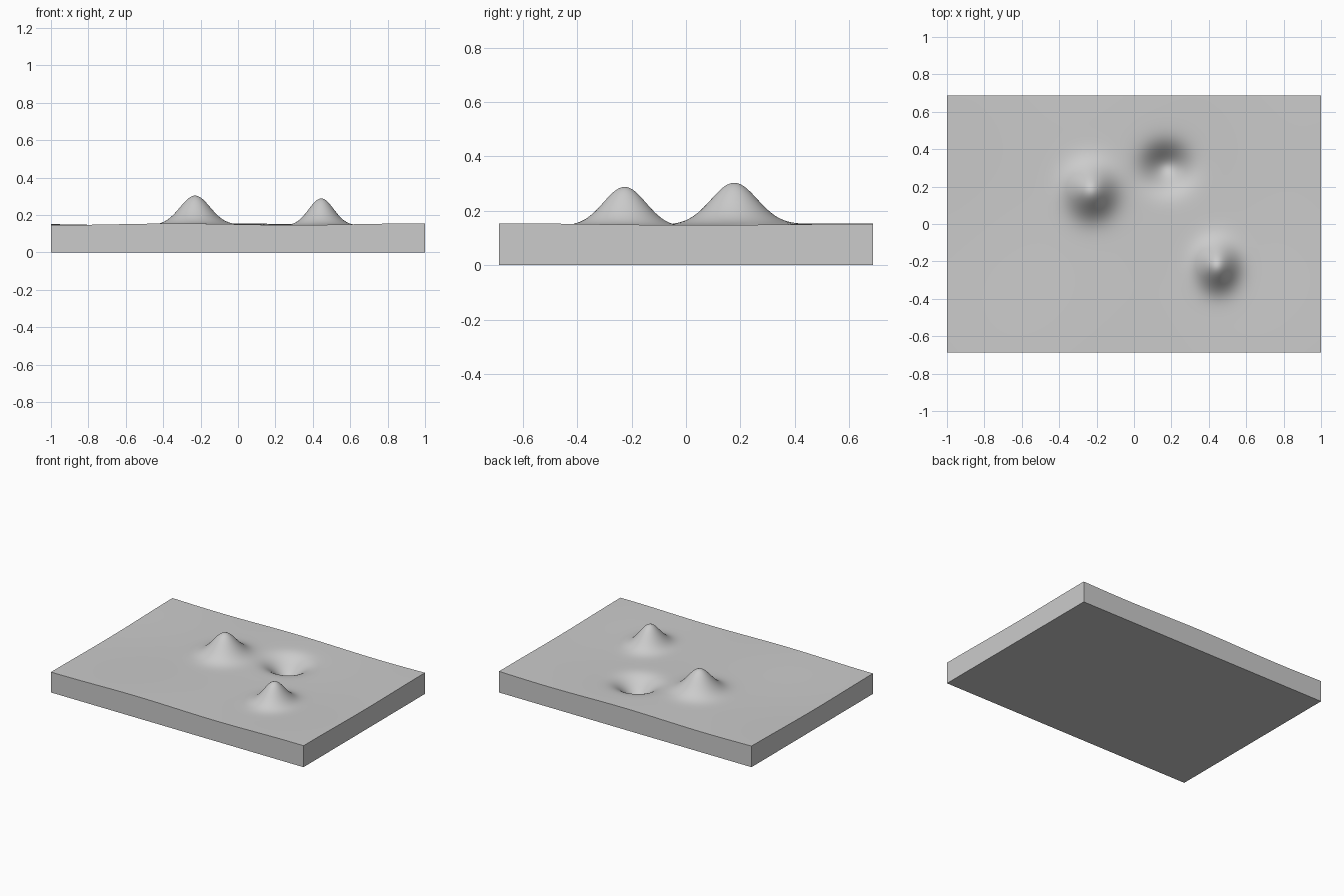
import bpy, bmesh
from math import cos, exp, radians

cube = bpy.data.objects.get("Cube")
if cube:
    bpy.data.objects.remove(cube, do_unlink=True)

HALF_X, HALF_Y = 1.0, 0.687
# centre x, centre y, spread x, spread y, height (negative digs a pit)
FEATURES = [
    (-0.23, 0.177, 0.08, 0.085, 0.155),
    (0.445, -0.225, 0.067, 0.078, 0.147),
    (0.175, 0.305, 0.08, 0.075, -0.12),
]


def ground_height(x, y):
    """Gentle rolling ground with two hills and one pit."""
    z = 0.147 + 0.004 * cos(5 * x - 1.2 * (y - HALF_Y)) - 0.003 * cos(4.5 * y)
    for cx, cy, sx, sy, height in FEATURES:
        z += height * exp(-((x - cx) / sx) ** 2 / 2 - ((y - cy) / sy) ** 2 / 2)
    return z


# Rolling top surface
bm = bmesh.new()
bmesh.ops.create_grid(bm, x_segments=160, y_segments=110, size=1)
for v in bm.verts:
    v.co.x *= HALF_X
    v.co.y *= HALF_Y
    v.co.z = ground_height(v.co.x, v.co.y)

# Straight sides down to a flat underside
rim = [e for e in bm.edges if e.is_boundary]
result = bmesh.ops.extrude_edge_only(bm, edges=rim)["geom"]
for v in result:
    if isinstance(v, bmesh.types.BMVert):
        v.co.z = 0
bottom = [e for e in bm.edges if e.is_boundary]
bmesh.ops.contextual_create(bm, geom=bottom)
bmesh.ops.recalc_face_normals(bm, faces=bm.faces)

mesh = bpy.data.meshes.new("terrain_slab")
bm.to_mesh(mesh)
bm.free()
slab = bpy.data.objects.new("terrain_slab", mesh)
bpy.context.collection.objects.link(slab)

# Plain grey material
grey = bpy.data.materials.new("light_grey")
grey.use_nodes = True
colour = (0.6, 0.6, 0.6, 1)
grey.diffuse_color = colour
grey.node_tree.nodes["Principled BSDF"].inputs["Base Color"].default_value = colour
mesh.materials.append(grey)

# Smooth ground, crisp slab edges
bpy.ops.object.select_all(action='DESELECT')
slab.select_set(True)
bpy.context.view_layer.objects.active = slab
bpy.ops.object.shade_smooth_by_angle(angle=radians(40))
